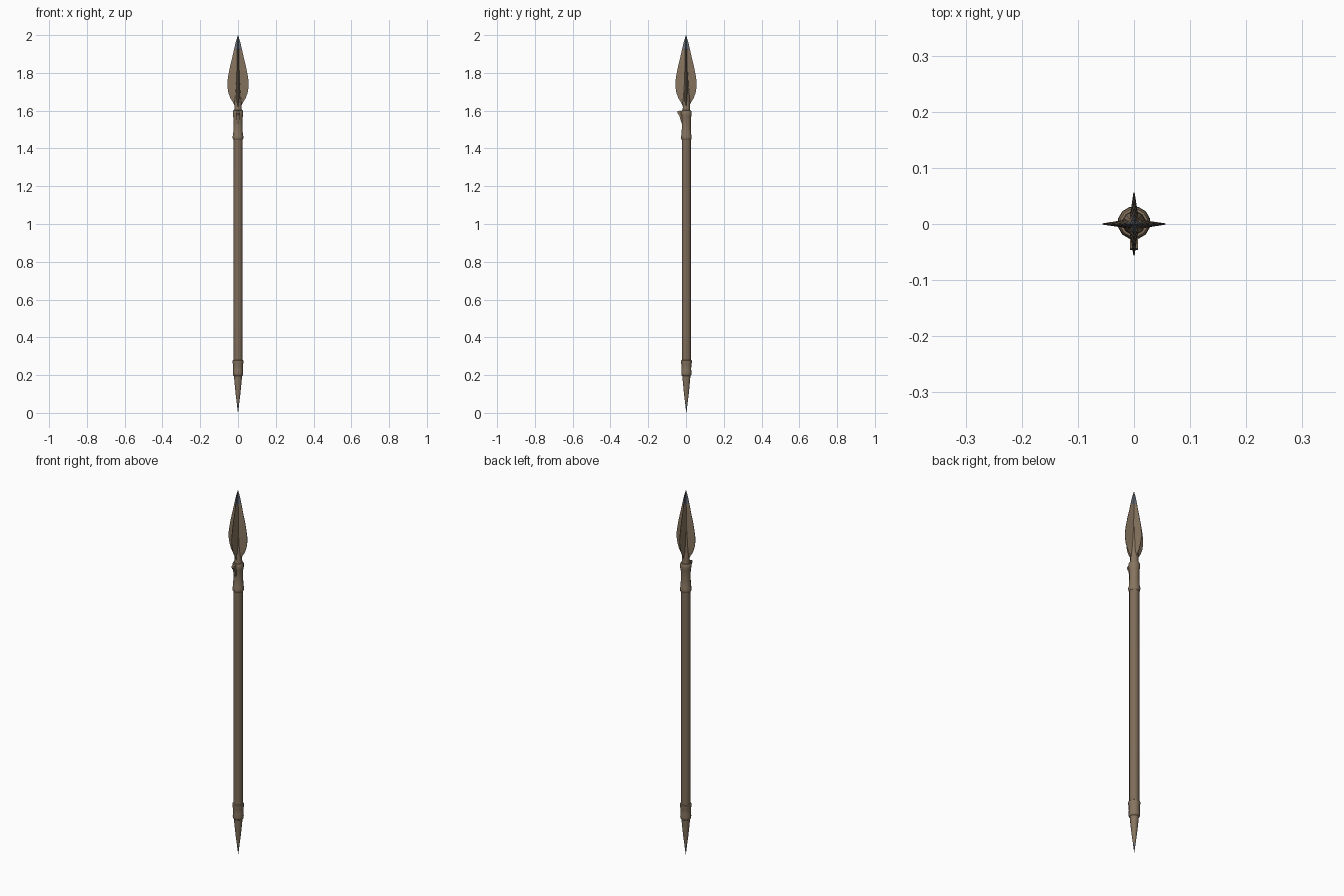
import bpy, bmesh, math

if "Cube" in bpy.data.objects:
    bpy.data.objects.remove(bpy.data.objects["Cube"])


def material(name, rgb):
    m = bpy.data.materials.new(name)
    m.diffuse_color = (*rgb, 1)
    m.use_nodes = True
    m.node_tree.nodes["Principled BSDF"].inputs["Base Color"].default_value = m.diffuse_color
    return m


WOOD = material("wood", (0.21, 0.15, 0.10))
BRONZE = material("bronze", (0.24, 0.175, 0.115))
STEEL = material("steel", (0.13, 0.15, 0.18))
CY = 0.002  # slight backward offset of the pole


def finish(bm, name, mat, smooth=True):
    bmesh.ops.remove_doubles(bm, verts=bm.verts, dist=1e-5)
    bmesh.ops.recalc_face_normals(bm, faces=bm.faces)
    me = bpy.data.meshes.new(name)
    bm.to_mesh(me)
    bm.free()
    ob = bpy.data.objects.new(name, me)
    bpy.context.collection.objects.link(ob)
    me.materials.append(mat)
    if smooth:
        bpy.ops.object.select_all(action='DESELECT')
        ob.select_set(True)
        bpy.context.view_layer.objects.active = ob
        bpy.ops.object.shade_smooth_by_angle(angle=math.radians(50))
    return ob


def loft(name, rings, mat, smooth=True):
    """Join rings of points into a closed skin with capped ends."""
    bm = bmesh.new()
    loops = [[bm.verts.new(p) for p in ring] for ring in rings]
    for a, b in zip(loops, loops[1:]):
        for i in range(len(a)):
            j = (i + 1) % len(a)
            bm.faces.new((a[i], a[j], b[j], b[i]))
    bm.faces.new(loops[0][::-1])
    bm.faces.new(loops[-1])
    return finish(bm, name, mat, smooth)


def turned(name, profile, mat, sides=12):
    """Surface of revolution from (radius, z) pairs."""
    rings = [[(r * math.cos(2 * math.pi * (i + .5) / sides),
               CY + r * math.sin(2 * math.pi * (i + .5) / sides), z)
              for i in range(sides)] for r, z in profile]
    return loft(name, rings, mat)


# Pole and butt spike
turned("shaft", [(.0245, .25), (.025, .6), (.025, 1.1), (.0245, 1.47)], WOOD)
turned("butt_collar", [(.022, .195), (.027, .2), (.028, .21), (.0265, .23), (.027, .255),
                       (.0295, .265), (.0295, .277), (.025, .28)], BRONZE)
turned("butt_spike", [(.0065, .05), (.013, .1), (.019, .16), (.023, .205)], BRONZE)
turned("butt_tip", [(.0005, 0), (.003, .02), (.0065, .05)], STEEL)

# Socket under the head, with a raised band at each end
turned("socket", [(.025, 1.445), (.0285, 1.45), (.0295, 1.463), (.0265, 1.475), (.0245, 1.52),
                  (.0255, 1.565), (.0285, 1.577), (.0285, 1.595), (.025, 1.602),
                  (.019, 1.603)], BRONZE)
turned("neck", [(.0215, 1.595), (.0195, 1.62), (.020, 1.645), (.017, 1.69),
                (.011, 1.78), (.006, 1.88), (.001, 1.97)], BRONZE)

# Crossed leaf blades, diamond in section: half width, half thickness, height
LEAF = [(.017, .009, 1.622), (.024, .011, 1.64), (.040, .011, 1.665), (.051, .010, 1.695),
        (.056, .009, 1.725), (.056, .0085, 1.755), (.051, .008, 1.79), (.042, .007, 1.835),
        (.031, .006, 1.88), (.021, .005, 1.925)]
TIP = [(.021, .005, 1.925), (.011, .003, 1.967), (.0004, .0004, 2.0)]


def blade(name, profile, across_y, mat):
    rings = []
    for w, t, z in profile:
        e = .1 * t + .0002
        ring = [(w, -e), (w, e), (0, t), (-w, e), (-w, -e), (0, -t)]
        rings.append([(-v, u, z) if across_y else (u, v, z) for u, v in ring])
    return loft(name, rings, mat, False)


for label, flag in (("wide", False), ("deep", True)):
    blade(label + "_blade", LEAF, flag, BRONZE)
    blade(label + "_blade_tip", TIP, flag, STEEL)

# Small barb on the front of the socket
side = [(-.020, 1.525), (-.027, 1.545), (-.036, 1.575), (-.046, 1.588), (-.044, 1.598),
        (-.030, 1.600), (-.018, 1.595)]
loft("barb", [[(x, y, z) for y, z in side] for x in (-.007, .007)], BRONZE, False)
